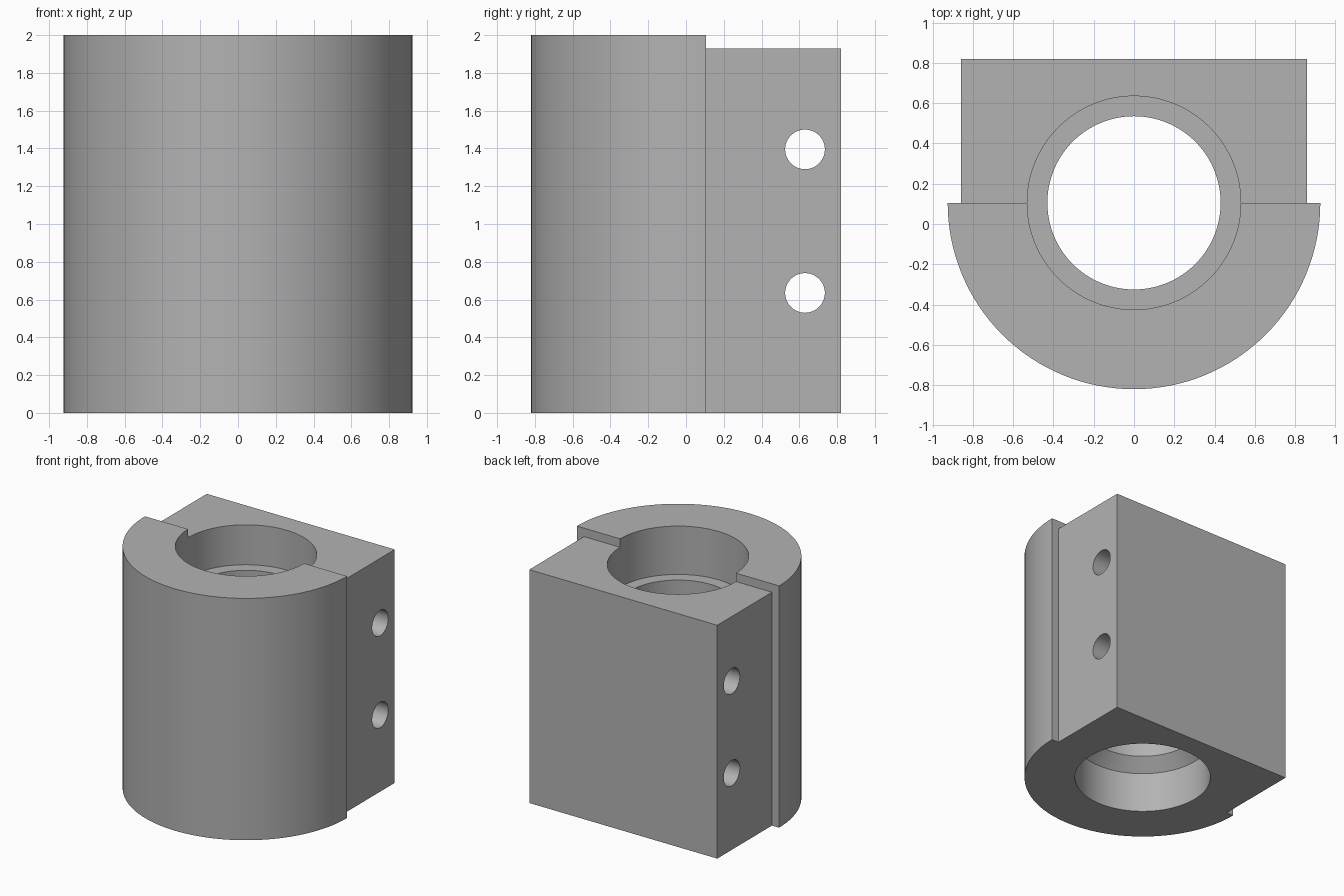
import bpy
import bmesh
import math
from mathutils import Matrix, Vector

cube = bpy.data.objects.get("Cube")
if cube:
    bpy.data.objects.remove(cube, do_unlink=True)

AXIS_Y = 0.105      # bore axis and split line
HEIGHT = 2.0
BLOCK_TOP = 1.93
SEGMENTS = 128

grey = bpy.data.materials.new("plain grey")
grey.use_nodes = True
colour = (0.45, 0.45, 0.45, 1)
grey.diffuse_color = colour
grey.node_tree.nodes["Principled BSDF"].inputs["Base Color"].default_value = colour


def finish(name, bm):
    bmesh.ops.recalc_face_normals(bm, faces=bm.faces[:])
    mesh = bpy.data.meshes.new(name)
    bm.to_mesh(mesh)
    bm.free()
    mesh.materials.append(grey)
    obj = bpy.data.objects.new(name, mesh)
    bpy.context.collection.objects.link(obj)
    return obj


def prism(name, outline, height):
    bm = bmesh.new()
    face = bm.faces.new([bm.verts.new((x, y, 0)) for x, y in outline])
    top = bmesh.ops.extrude_face_region(bm, geom=[face])["geom"]
    verts = [v for v in top if isinstance(v, bmesh.types.BMVert)]
    bmesh.ops.translate(bm, verts=verts, vec=(0, 0, height))
    return finish(name, bm)


def lathe(name, profile):
    """Closed solid of revolution about the bore axis."""
    bm = bmesh.new()
    rings = []
    for r, z in profile:
        angles = [2 * math.pi * i / SEGMENTS for i in range(SEGMENTS)]
        rings.append([bm.verts.new((r * math.cos(a), AXIS_Y + r * math.sin(a), z))
                      for a in angles])
    for low, high in zip(rings, rings[1:]):
        for i in range(SEGMENTS):
            j = (i + 1) % SEGMENTS
            bm.faces.new((low[i], low[j], high[j], high[i]))
    bm.faces.new(rings[0])
    bm.faces.new(rings[-1])
    return finish(name, bm)


def boolean(target, other, operation):
    mod = target.modifiers.new(other.name, "BOOLEAN")
    mod.object = other
    mod.operation = operation
    mod.solver = "EXACT"
    bpy.context.view_layer.objects.active = target
    bpy.ops.object.modifier_apply(modifier=mod.name)
    bpy.data.objects.remove(other, do_unlink=True)


# Half-round front with a flat back
half = SEGMENTS // 2
arc = [math.pi * (1 + i / half) for i in range(half + 1)]
body = prism("clamp_body", [(0.925 * math.cos(a), AXIS_Y + 0.925 * math.sin(a))
                            for a in arc], HEIGHT)

# Slightly narrower and lower rear block, sunk into the round part
block = prism("rear_block", [(-0.86, 0), (0.86, 0), (0.86, 0.82), (-0.86, 0.82)],
              BLOCK_TOP)
boolean(body, block, "UNION")

# Stepped bore: flat shoulder above, chamfered shoulder below
bore = lathe("bore_cutter", [(0.53, -0.1), (0.53, 0.34), (0.43, 0.44),
                             (0.43, 1.6), (0.53, 1.6), (0.53, HEIGHT + 0.1)])
boolean(body, bore, "DIFFERENCE")

# Two cross holes through the block
for z in (0.635, 1.395):
    bm = bmesh.new()
    place = Matrix.Translation(Vector((0, 0.63, z))) @ Matrix.Rotation(math.pi / 2, 4, "Y")
    bmesh.ops.create_cone(bm, cap_ends=True, segments=64, radius1=0.105,
                          radius2=0.105, depth=3, matrix=place)
    boolean(body, finish("hole_cutter", bm), "DIFFERENCE")

# Smooth curved walls, crisp edges
bpy.ops.object.select_all(action="DESELECT")
body.select_set(True)
bpy.context.view_layer.objects.active = body
bpy.ops.object.shade_smooth_by_angle(angle=math.radians(25))
